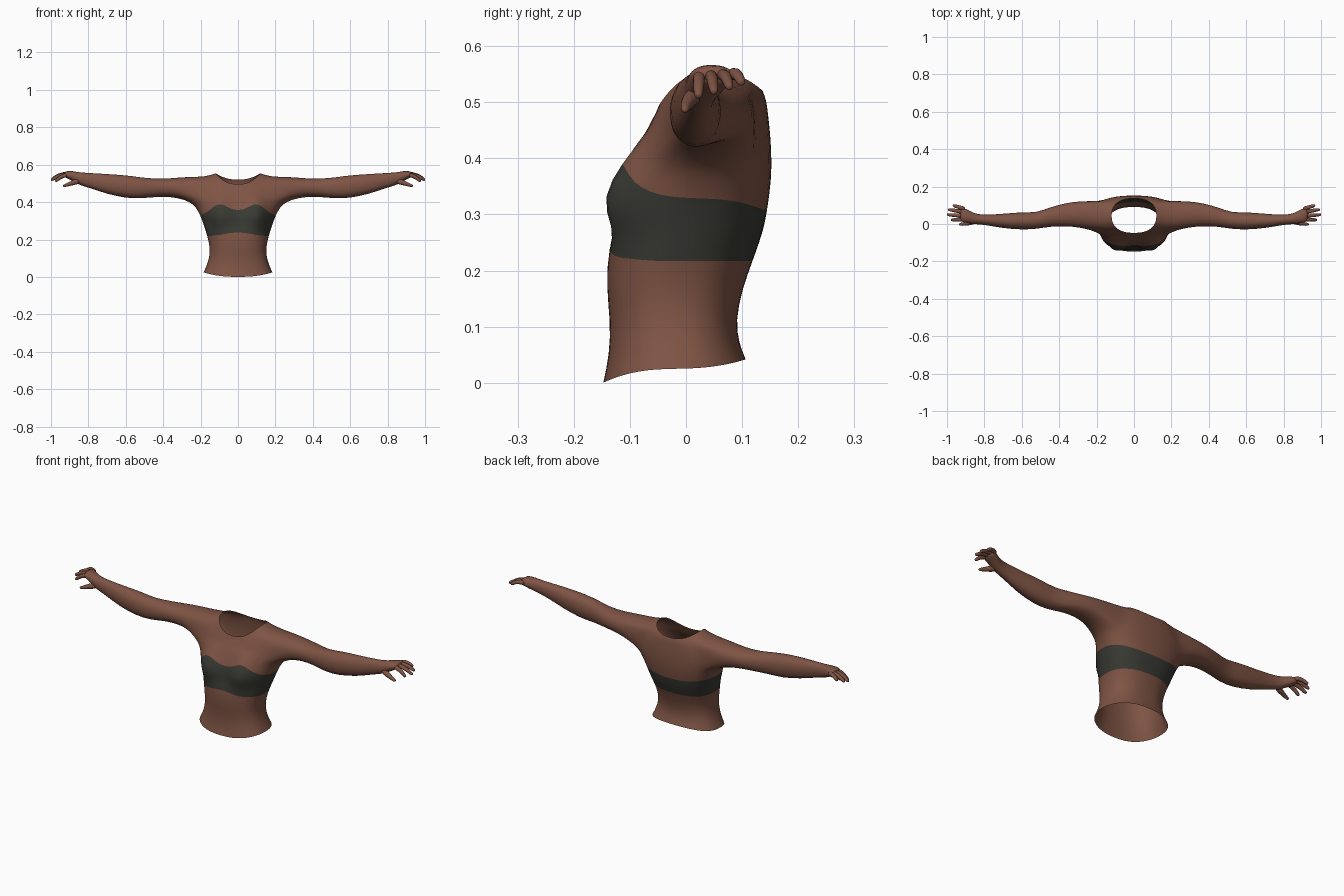
import bpy, bmesh
from math import sin, cos, pi, exp, atan2
from mathutils import Vector

cube = bpy.data.objects.get("Cube")
if cube:
    bpy.data.objects.remove(cube)


def material(name, rgb):
    mat = bpy.data.materials.new(name)
    mat.use_nodes = True
    mat.diffuse_color = (*rgb, 1)
    mat.node_tree.nodes["Principled BSDF"].inputs["Base Color"].default_value = (*rgb, 1)
    return mat


skin = material("brown skin", (0.21, 0.088, 0.058))
cloth = material("dark cloth", (0.04, 0.042, 0.033))

SEG = 16                      # columns on the half body, front centre to back centre
BAND = range(4, 7)            # rows covered by the chest band
HOLE_ROWS, HOLE_COLS = (9, 12), (4, 12)

# Body rows: z at front, side, back; half width; y at front, back; cup rise
rows = [
    (0, .025, .042, .185, -.148, .107, 0),
    (.05, .06, .07, .168, -.137, .095, 0),
    (.11, .11, .11, .152, -.135, .089, 0),
    (.17, .165, .165, .152, -.143, .100, 0),
    (.245, .22, .222, .165, -.138, .121, -.012),
    (.28, .26, .25, .178, -.120, .131, 0),
    (.315, .295, .275, .19, -.115, .139, .02),
    (.35, .33, .30, .203, -.108, .144, .058),
    (.39, .357, .36, .218, -.096, .153, .04),
    (.425, .388, .41, .238, -.084, .153, .02),
    (.45, .45, .45, .238, -.070, .150, 0),
    (.47, .50, .485, .215, -.060, .146, 0),
    (.483, .535, .505, .17, -.053, .143, 0),
    (.495, .555, .52, .12, -.048, .137, 0),
]


def rounded(v):
    return (1 if v > 0 else -1) * abs(v) ** (2 / 2.4)


def body_point(row, col):
    zf, zs, zb, w, yf, yb, cup = row
    a = pi * (col / SEG - .5)
    x = w * rounded(cos(a))
    y = (yf + yb) / 2 + (yb - yf) / 2 * rounded(sin(a))
    k = sin(a) ** 2
    z = zs * (1 - k) + (zf if a < 0 else zb) * k
    if a < 0:
        z += cup * exp(-((x - .1) / .05) ** 2)
        y -= .056 * exp(-((x - .1) / .055) ** 2 - ((z - .33) / .055) ** 2)
    return x, y, z


def skin_between(bm, a, b):
    n = len(a)
    for i in range(n):
        bm.faces.new((a[i], a[(i + 1) % n], b[(i + 1) % n], b[i]))


bm = bmesh.new()

# Torso shell with an opening left for the arm
grid = [[bm.verts.new(body_point(r, c)) for c in range(SEG + 1)] for r in rows]
(r0, r1), (c0, c1) = HOLE_ROWS, HOLE_COLS
for r in range(len(rows) - 1):
    for c in range(SEG):
        if r0 <= r < r1 and c0 <= c < c1:
            continue
        f = bm.faces.new((grid[r][c], grid[r][c + 1], grid[r + 1][c + 1], grid[r + 1][c]))
        f.material_index = int(r in BAND)

# Arm grown from the edge of the opening
loop = ([grid[r0][c] for c in range(c0, c1)] + [grid[r][c1] for r in range(r0, r1)]
        + [grid[r1][c] for c in range(c1, c0, -1)] + [grid[r][c0] for r in range(r1, r0, -1)])
mid = sum((v.co for v in loop), Vector()) / len(loop)
angles = [atan2(v.co.z - mid.z, v.co.y - mid.y) for v in loop]
# Arm sections: x; y range; z range
sections = [
    (.285, -.022, .126, .412, .536), (.36, -.012, .116, .428, .527),
    (.45, -.015, .092, .426, .526), (.52, -.028, .062, .418, .533),
    (.60, -.032, .066, .420, .545), (.70, -.024, .056, .442, .551),
    (.79, -.006, .050, .474, .556), (.845, -.002, .054, .490, .559),
    (.88, .002, .072, .508, .566), (.91, .008, .088, .526, .568),
    (.93, .014, .090, .534, .562),
]
ring = loop
for x, ya, yb, za, zb in sections:
    nxt = [bm.verts.new((x, (ya + yb) / 2 + (yb - ya) / 2 * cos(t),
                         (za + zb) / 2 + (zb - za) / 2 * sin(t))) for t in angles]
    skin_between(bm, ring, nxt)
    ring = nxt
bm.faces.new(ring)


def digit(points, radii, sides=8):
    """Tapered finger along a few points."""
    pts = [Vector(p) for p in points]
    prev = None
    for i, (p, r) in enumerate(zip(pts, radii)):
        d = (pts[min(i + 1, len(pts) - 1)] - pts[max(i - 1, 0)]).normalized()
        u = d.cross(Vector((0, 0, 1))).normalized()
        v = u.cross(d)
        cur = [bm.verts.new(p + r * (u * cos(2 * pi * k / sides) + v * sin(2 * pi * k / sides)))
               for k in range(sides)]
        if prev:
            skin_between(bm, prev, cur)
        else:
            bm.faces.new(cur)
        prev = cur
    bm.faces.new(prev)


# Four fingers: base y, tip x, tip y, tip z
for by, tx, ty, tz in [(.024, .978, .022, .510), (.043, 1.0, .050, .518),
                       (.062, .994, .078, .526), (.079, .968, .100, .534)]:
    base = Vector((.90, by, .548))
    tip = Vector((tx, ty, tz))
    knuckle = base.lerp(tip, .5) + Vector((0, 0, .012))
    digit([base, knuckle, base.lerp(tip, .8) + Vector((0, 0, .005)), base.lerp(tip, .97), tip],
          [.013, .0115, .010, .008, .004])
# Thumb
digit([(.845, .018, .515), (.88, .006, .505), (.91, .000, .494), (.93, -.002, .487), (.936, -.002, .485)],
      [.018, .015, .011, .008, .004])

bmesh.ops.recalc_face_normals(bm, faces=bm.faces[:])
mesh = bpy.data.meshes.new("upper_body")
bm.to_mesh(mesh)
bm.free()
mesh.materials.append(skin)
mesh.materials.append(cloth)
body = bpy.data.objects.new("upper_body", mesh)
bpy.context.collection.objects.link(body)

# Mirror to the other side, then smooth
mirror = body.modifiers.new("Mirror", "MIRROR")
mirror.use_axis[0] = True
mirror.merge_threshold = .0005
smooth = body.modifiers.new("Smooth", "SUBSURF")
smooth.levels = smooth.render_levels = 1
for p in mesh.polygons:
    p.use_smooth = True
